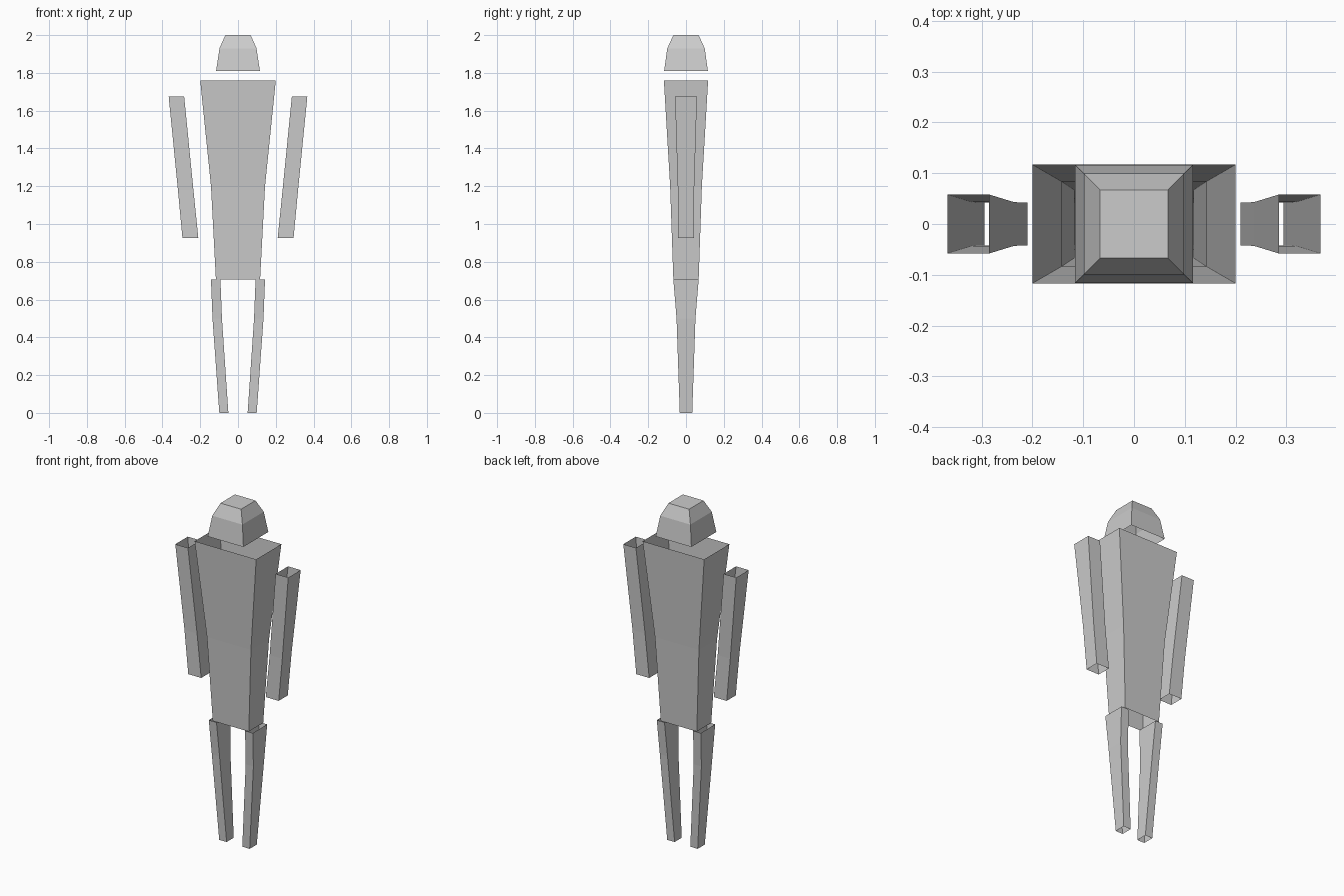
import bpy, bmesh

if "Cube" in bpy.data.objects:
    bpy.data.objects.remove(bpy.data.objects["Cube"])


def tube(name, rings, cap_top=False, side=1):
    """Loft rectangular rings (z, x_min, x_max, half_depth); ends stay open unless capped."""
    bm = bmesh.new()
    loops = []
    for z, x0, x1, d in rings:
        corners = [(x0, -d), (x1, -d), (x1, d), (x0, d)]
        loops.append([bm.verts.new((x * side, y, z)) for x, y in corners])
    for lower, upper in zip(loops, loops[1:]):
        for i in range(4):
            j = (i + 1) % 4
            face = [lower[i], lower[j], upper[j], upper[i]]
            bm.faces.new(face if side > 0 else face[::-1])
    if cap_top:
        bm.faces.new(loops[-1])
    mesh = bpy.data.meshes.new(name)
    bm.to_mesh(mesh)
    bm.free()
    obj = bpy.data.objects.new(name, mesh)
    bpy.context.collection.objects.link(obj)
    return obj


# Head: closed crown, open underneath
tube("head", [(1.81, -0.116, 0.116, 0.116),
              (1.93, -0.098, 0.098, 0.099),
              (2.0, -0.067, 0.067, 0.067)], cap_top=True)

# Torso: open tapered shell
tube("torso", [(0.707, -0.117, 0.117, 0.067),
               (1.20, -0.143, 0.143, 0.084),
               (1.76, -0.2, 0.2, 0.117)])

# Arms and legs: open sleeves, mirrored
for label, side in (("right", 1), ("left", -1)):
    tube(label + "_arm", [(0.925, 0.21, 0.294, 0.042),
                          (1.18, 0.236, 0.318, 0.043),
                          (1.675, 0.285, 0.367, 0.058)], side=side)
    tube(label + "_leg", [(0.0, 0.051, 0.099, 0.033),
                          (0.5, 0.085, 0.135, 0.05),
                          (0.705, 0.093, 0.143, 0.067)], side=side)
